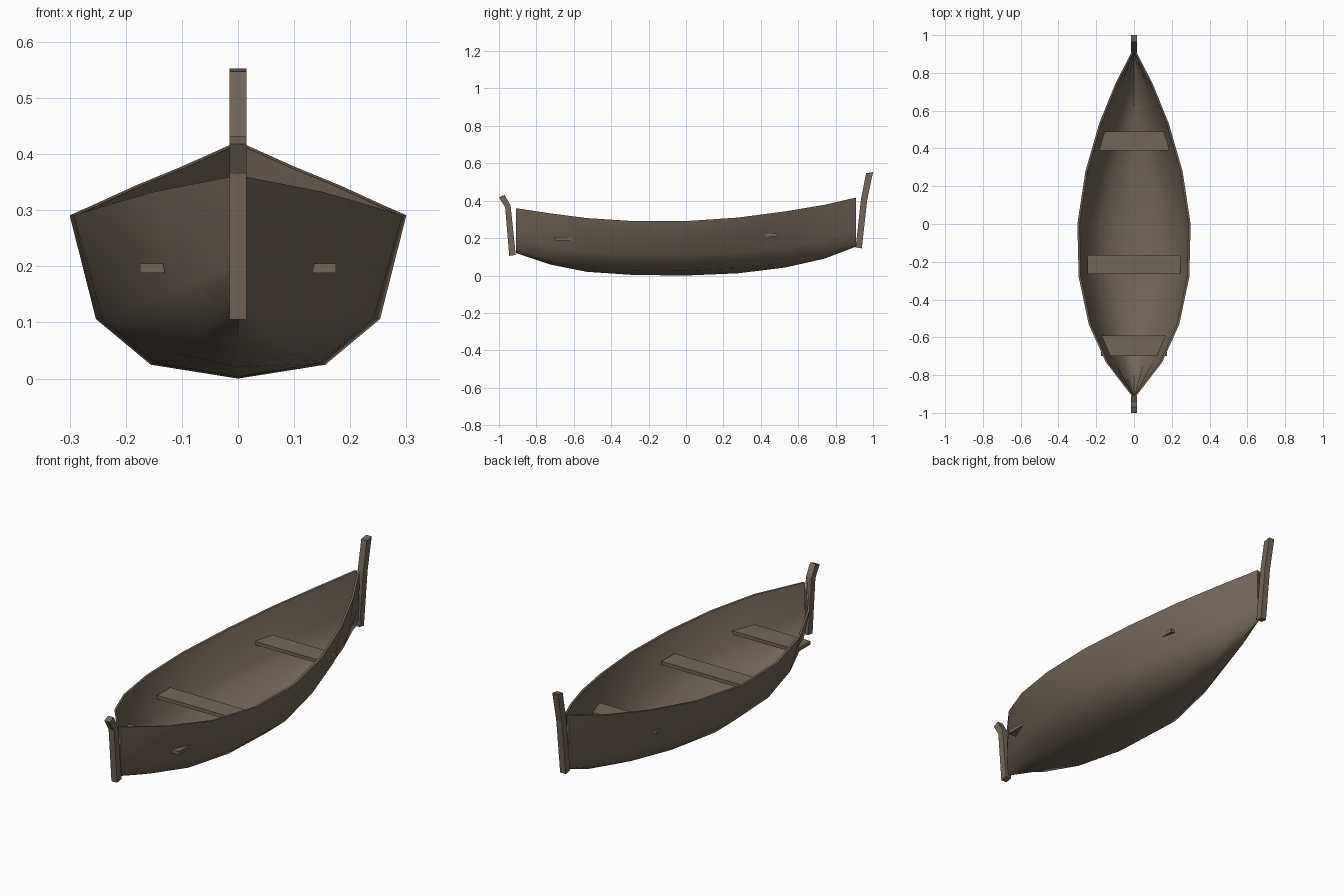
import bpy, bmesh, math

cube = bpy.data.objects.get("Cube")
if cube:
    bpy.data.objects.remove(cube, do_unlink=True)

wood = bpy.data.materials.new("weathered_wood")
wood.use_nodes = True
colour = (0.17, 0.135, 0.102, 1)
wood.diffuse_color = colour
wood.node_tree.nodes["Principled BSDF"].inputs["Base Color"].default_value = colour


def loft(name, rings, smooth=False):
    """Skin a row of closed rings and cap both ends."""
    bm = bmesh.new()
    rows = [[bm.verts.new(p) for p in ring] for ring in rings]
    n = len(rows[0])
    for a, b in zip(rows, rows[1:]):
        for i in range(n):
            j = (i + 1) % n
            bm.faces.new((a[i], a[j], b[j], b[i]))
    bm.faces.new(rows[0])
    bm.faces.new(rows[-1])
    bmesh.ops.recalc_face_normals(bm, faces=bm.faces)
    mesh = bpy.data.meshes.new(name)
    bm.to_mesh(mesh)
    bm.free()
    mesh.materials.append(wood)
    obj = bpy.data.objects.new(name, mesh)
    bpy.context.collection.objects.link(obj)
    if smooth:
        bpy.ops.object.select_all(action='DESELECT')
        obj.select_set(True)
        bpy.context.view_layer.objects.active = obj
        bpy.ops.object.shade_smooth_by_angle(angle=math.radians(45))
    return obj


def section(y, half, keel, sheer, wall):
    """Half cross-section from keel to rim, fuller amidships."""
    flare = min(1, abs(y + 0.1) / 0.55)
    bilge, chine = 0.54 - 0.12 * flare, 0.866 - 0.12 * flare
    h = sheer - keel
    pts = [(0, 0), (bilge, 0.085), (chine, 0.365), (1, 1)]
    return [(max(w * half - (wall if w else 0), 0.002 * w), y,
             keel + f * h + (wall if f < 1 else 0)) for w, f in pts]


def full(half_pts):
    """Mirror a half section across the centre line."""
    return [(-x, y, z) for x, y, z in reversed(half_pts[1:])] + half_pts


# Hull: station y, half beam, keel height, sheer height
stations = [
    (-0.91, 0.012, 0.12, 0.36), (-0.73, 0.15, 0.06, 0.333),
    (-0.53, 0.24, 0.02, 0.307), (-0.28, 0.293, 0.003, 0.291),
    (0.0, 0.30, 0.0, 0.291), (0.28, 0.257, 0.012, 0.31),
    (0.53, 0.185, 0.043, 0.343), (0.74, 0.10, 0.09, 0.378),
    (0.91, 0.013, 0.155, 0.417)]
hull_rings = []
for s in stations:
    hull_rings.append(full(section(*s, 0)) + full(section(*s, 0.011))[::-1])
loft("hull", hull_rings, smooth=True)


# Bench seats, running through the hull sides
def bench(name, y0, y1, half, top, thick=0.017):
    loft(name, [[(x, y0, top - thick), (x, y1, top - thick), (x, y1, top), (x, y0, top)]
                for x in (-half, half)])


bench("front_seat", -0.70, -0.59, 0.175, 0.205)
bench("middle_seat", -0.265, -0.165, 0.247, 0.198)
bench("rear_seat", 0.39, 0.49, 0.183, 0.226)


# Upright posts at both ends: pairs of (y, z) at bottom, bend and top
def post(name, pairs, half=0.015):
    loft(name, [[(-half, *a), (half, *a), (half, *b), (-half, *b)] for a, b in pairs])


post("bow_post", [((-0.945, 0.105), (-0.91, 0.11)),
                  ((-0.967, 0.365), (-0.938, 0.375)),
                  ((-1.0, 0.418), (-0.97, 0.431))])
post("stern_post", [((0.94, 0.145), (0.907, 0.15)),
                    ((0.969, 0.405), (0.935, 0.405)),
                    ((1.0, 0.553), (0.963, 0.547))])
